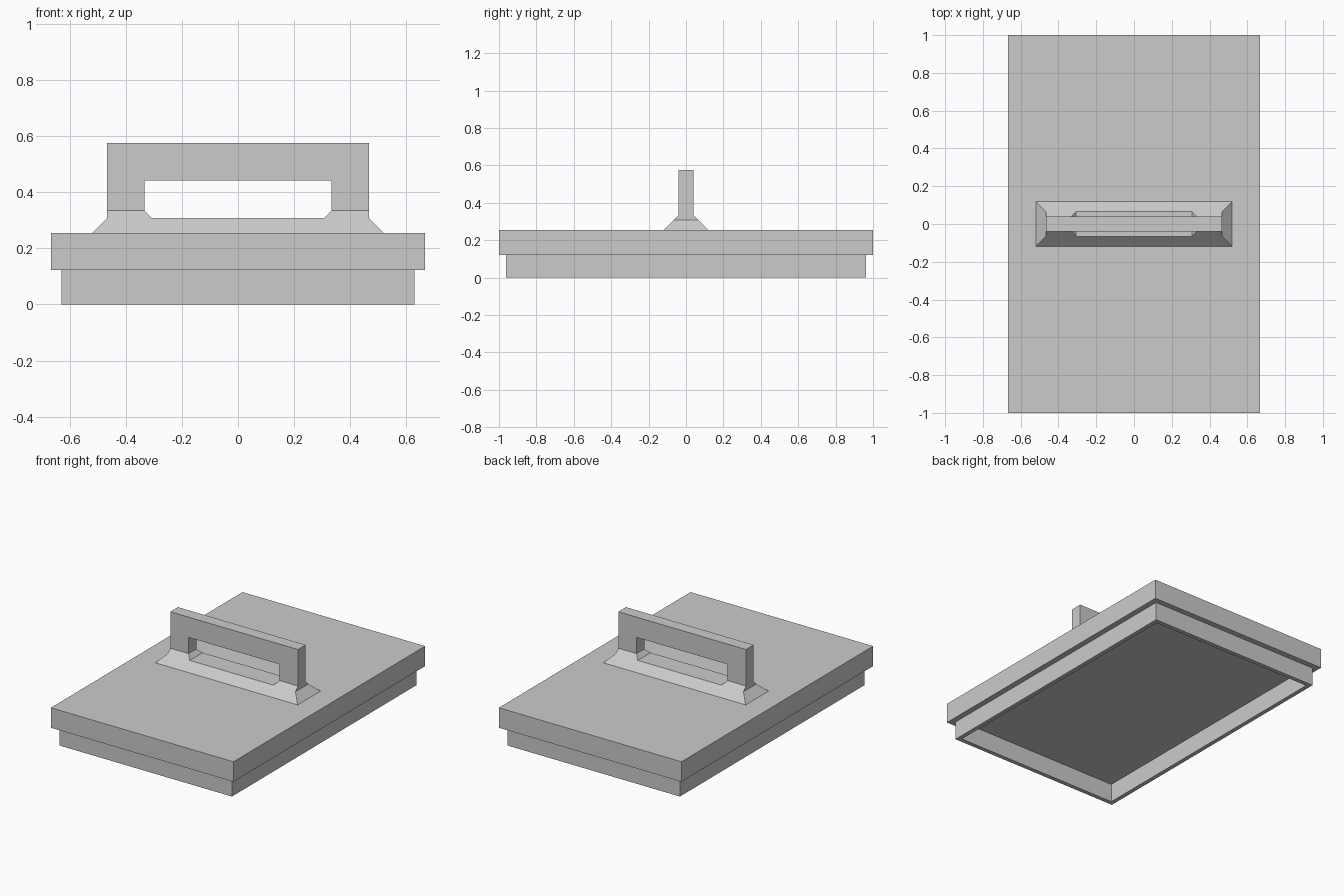
import bpy, bmesh

cube = bpy.data.objects.get("Cube")
if cube:
    bpy.data.objects.remove(cube, do_unlink=True)

GREY = (0.6, 0.6, 0.6, 1.0)
grey = bpy.data.materials.new("plain_grey")
grey.use_nodes = True
grey.diffuse_color = GREY
grey.node_tree.nodes["Principled BSDF"].inputs["Base Color"].default_value = GREY

# Shared levels and sizes
RIM_TOP, SLAB_TOP, STEP, LEG_BOTTOM = 0.122, 0.254, 0.307, 0.334
GRIP_BOTTOM, GRIP_TOP = 0.441, 0.575
LEG_IN, LEG_OUT, HALF_GRIP = 0.333, 0.467, 0.04


def finish(name, bm):
    bmesh.ops.recalc_face_normals(bm, faces=bm.faces)
    mesh = bpy.data.meshes.new(name)
    bm.to_mesh(mesh)
    bm.free()
    mesh.materials.append(grey)
    obj = bpy.data.objects.new(name, mesh)
    bpy.context.collection.objects.link(obj)
    return obj


def block(low, high):
    """Block between two rectangles, each (x0, x1, half_y, z)."""
    bm = bmesh.new()
    rings = []
    for x0, x1, y, z in (low, high):
        corners = ((x0, -y), (x1, -y), (x1, y), (x0, y))
        rings.append([bm.verts.new((cx, cy, z)) for cx, cy in corners])
    a, b = rings
    bm.faces.new(a[::-1])
    bm.faces.new(b)
    for i in range(4):
        j = (i + 1) % 4
        bm.faces.new((a[i], a[j], b[j], b[i]))
    bm.normal_update()
    return bm


def push(bm, face, dz):
    """Extrude a face straight up or down and return the moved face."""
    new = bmesh.ops.extrude_face_region(bm, geom=[face])["geom"]
    moved = [g for g in new if isinstance(g, bmesh.types.BMVert)]
    bmesh.ops.translate(bm, verts=moved, vec=(0, 0, dz))
    bm.faces.remove(face)
    bm.normal_update()
    return next(g for g in new if isinstance(g, bmesh.types.BMFace))


# Lid: overhanging slab with a hollow rim beneath
lid = block((-0.667, 0.667, 1, RIM_TOP), (-0.667, 0.667, 1, SLAB_TOP))
under = min(lid.faces, key=lambda f: f.calc_center_median().z)
bmesh.ops.inset_region(lid, faces=[under], thickness=0.053)
under = push(lid, under, -RIM_TOP)
bmesh.ops.inset_region(lid, faces=[under], thickness=0.04)
push(lid, under, RIM_TOP)
finish("lid", lid)

# Flared foot of the handle
finish("handle_base", block((-0.52, 0.52, 0.12, SLAB_TOP),
                            (-LEG_OUT, LEG_OUT, 0.067, STEP)))
for side, s in (("left", 1), ("right", -1)):
    finish(side + "_handle_foot", block(
        (s * 0.306, s * LEG_OUT, 0.067, STEP),
        (s * LEG_IN, s * LEG_OUT, HALF_GRIP, LEG_BOTTOM)))

# Arched handle, extruded from its front outline
half = [(LEG_IN, GRIP_BOTTOM), (LEG_IN, LEG_BOTTOM),
        (LEG_OUT, LEG_BOTTOM), (LEG_OUT, GRIP_TOP)]
outline = half + [(-x, z) for x, z in reversed(half)]
arch = bmesh.new()
profile = arch.faces.new([arch.verts.new((x, -HALF_GRIP, z)) for x, z in outline])
new = bmesh.ops.extrude_face_region(arch, geom=[profile])["geom"]
bmesh.ops.translate(arch, vec=(0, 2 * HALF_GRIP, 0),
                    verts=[g for g in new if isinstance(g, bmesh.types.BMVert)])
if not profile.is_valid or len(arch.faces) < len(outline) + 2:
    arch.faces.new([v for v in arch.verts if v.co.y < 0])
finish("handle", arch)
